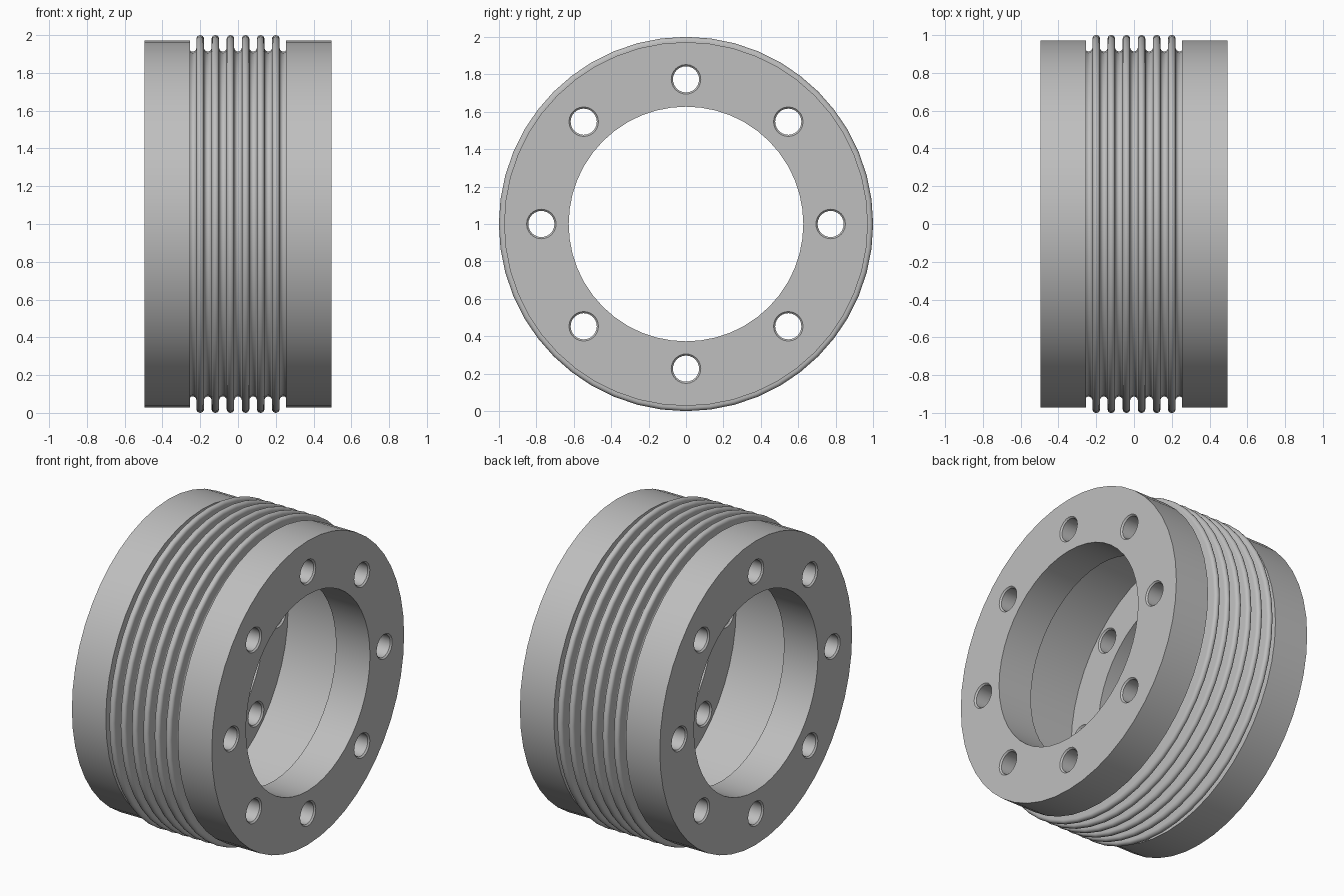
import bpy
import bmesh
import math

cube = bpy.data.objects.get("Cube")
if cube:
    bpy.data.objects.remove(cube, do_unlink=True)

SIDES = 48
FLANGE_R, BORE_R, CHAMBER_R = 0.972, 0.627, 0.87
INNER_X, OUTER_X = 0.255, 0.495
PITCH, RIB_R = 0.08, 0.02
CREST, ROOT = 1.0, 0.913
BOLT_CIRCLE, HOLE_R, BEVEL = 0.773, 0.07, 0.009

grey = bpy.data.materials.new("light grey metal")
grey.use_nodes = True
colour = (0.52, 0.52, 0.52, 1)
grey.diffuse_color = colour
grey.node_tree.nodes["Principled BSDF"].inputs["Base Color"].default_value = colour


def lathe(bm, profile, sides, cy=0.0, cz=0.0, closed=True):
    """Revolve (x, radius) points about an axis parallel to x."""
    rings = []
    for i in range(sides):
        a = math.tau * i / sides
        rings.append([bm.verts.new((x, cy + r * math.cos(a), cz + r * math.sin(a)))
                      for x, r in profile])
    n = len(profile)
    for i in range(sides):
        a, b = rings[i], rings[(i + 1) % sides]
        for j in range(n if closed else n - 1):
            k = (j + 1) % n
            bm.faces.new((a[j], a[k], b[k], b[j]))
    return rings


def make_object(name, bm):
    bmesh.ops.recalc_face_normals(bm, faces=bm.faces)
    mesh = bpy.data.meshes.new(name)
    bm.to_mesh(mesh)
    bm.free()
    mesh.materials.append(grey)
    obj = bpy.data.objects.new(name, mesh)
    obj.location.z = 1.0
    bpy.context.collection.objects.link(obj)
    return obj


def smooth(obj):
    bpy.ops.object.select_all(action="DESELECT")
    obj.select_set(True)
    bpy.context.view_layer.objects.active = obj
    bpy.ops.object.shade_smooth_by_angle(angle=math.radians(30))


def bolt_cutter(near, far):
    """Eight pins with flared ends, leaving bevelled bolt holes."""
    bm = bmesh.new()
    flare = HOLE_R + 2 * BEVEL
    profile = [(near - BEVEL, flare), (near + BEVEL, HOLE_R),
               (far - BEVEL, HOLE_R), (far + BEVEL, flare)]
    for i in range(8):
        a = math.tau * i / 8
        rings = lathe(bm, profile, 24, BOLT_CIRCLE * math.cos(a),
                      BOLT_CIRCLE * math.sin(a), closed=False)
        bm.faces.new([r[0] for r in rings])
        bm.faces.new([r[-1] for r in rings])
    cutter = make_object("bolt_hole_cutter", bm)
    cutter.hide_render = True
    return cutter


# End flanges with bolt holes
for name, side in (("left_flange", 1), ("right_flange", -1)):
    near, far = sorted((side * INNER_X, side * OUTER_X))
    bm = bmesh.new()
    lathe(bm, [(near, BORE_R), (far, BORE_R), (far, FLANGE_R), (near, FLANGE_R)], SIDES)
    flange = make_object(name, bm)
    cutter = bolt_cutter(near, far)
    cut = flange.modifiers.new("bolt holes", "BOOLEAN")
    cut.object = cutter
    cut.operation = "DIFFERENCE"
    cut.solver = "EXACT"
    bpy.context.view_layer.objects.active = flange
    bpy.ops.object.modifier_apply(modifier=cut.name)
    bpy.data.objects.remove(cutter, do_unlink=True)
    smooth(flange)

# Ribbed sleeve: rounded crests and roots outside, plain wall inside
profile = [(-INNER_X, CHAMBER_R), (-INNER_X, ROOT + RIB_R / 2)]
STEPS = 8
for i in range(13):
    x = (i - 6) * PITCH / 2
    crest = i % 2 == 1
    for s in range(STEPS + 1):
        a = math.pi * s / STEPS
        lift = RIB_R * math.sin(a)
        r = CREST - RIB_R + lift if crest else ROOT + RIB_R - lift
        px = x - RIB_R * math.cos(a)
        if abs(px) < INNER_X:
            profile.append((px, r))
profile += [(INNER_X, ROOT + RIB_R / 2), (INNER_X, CHAMBER_R)]
bm = bmesh.new()
lathe(bm, profile, SIDES)
smooth(make_object("ribbed_sleeve", bm))
